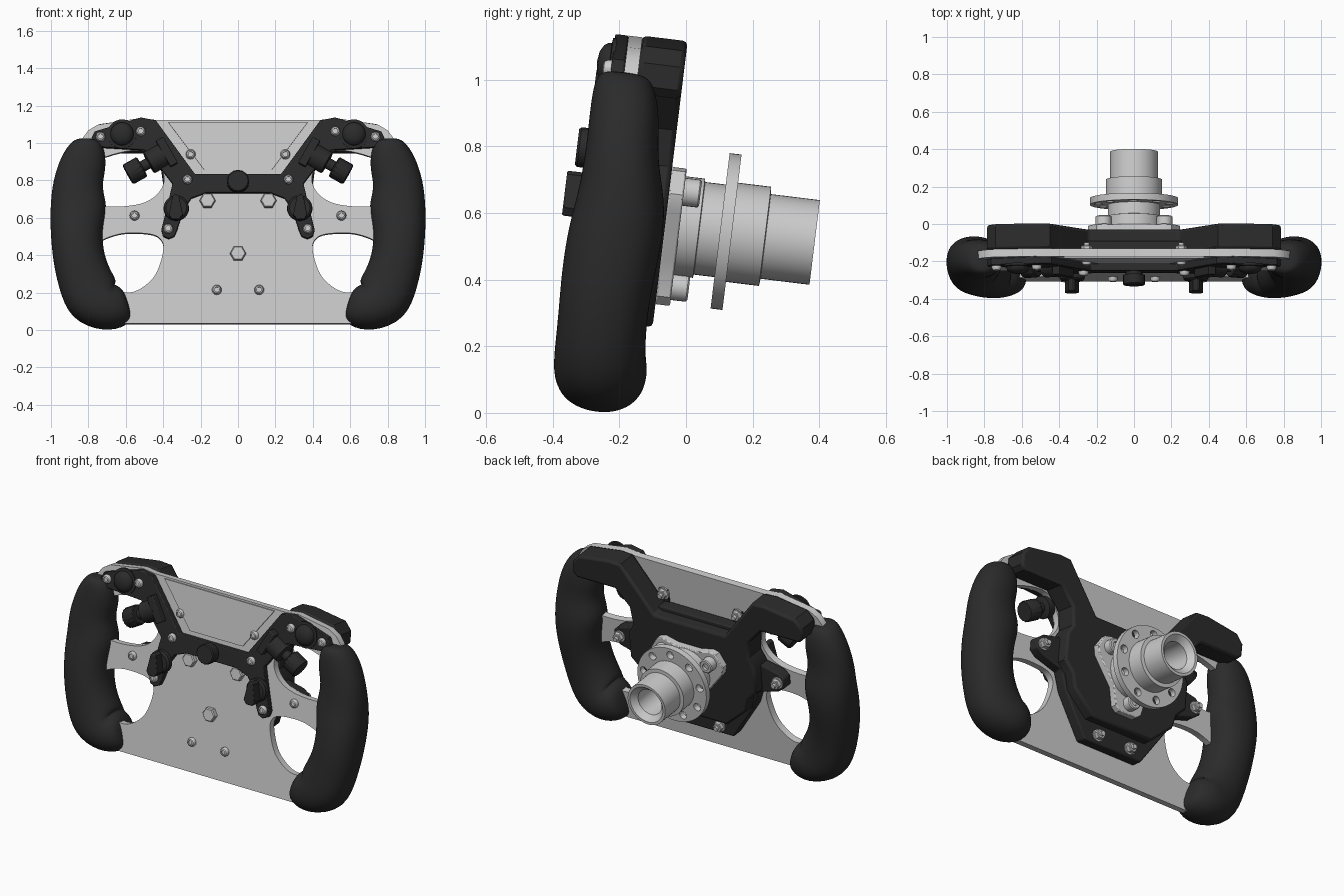
import bpy, bmesh, math
from mathutils import Matrix, Vector

if "Cube" in bpy.data.objects:
    bpy.data.objects.remove(bpy.data.objects["Cube"])

# Parts use (x, w, z): w = depth behind the face plate, z = height; M leans the wheel back
M = (Matrix.Translation((0, -.228, .58)) @ Matrix.Rotation(math.radians(-7), 4, 'X')
     @ Matrix.Translation((0, 0, -.58)))
BLACK = bpy.data.materials.new("black")
BLACK.diffuse_color = (.024, .024, .024, 1)
BLACK.use_nodes = True
BLACK.node_tree.nodes["Principled BSDF"].inputs["Base Color"].default_value = BLACK.diffuse_color
FRONT, BACK = (0, -1, 0), (0, 1, 0)


def finish(name, bm, mat=None, mirror=False, bevel=0, subsurf=0):
    bmesh.ops.remove_doubles(bm, verts=bm.verts, dist=1e-5)
    bmesh.ops.recalc_face_normals(bm, faces=bm.faces)
    me = bpy.data.meshes.new(name)
    bm.to_mesh(me)
    bm.free()
    me.transform(M)
    if mat:
        me.materials.append(mat)
    ob = bpy.data.objects.new(name, me)
    bpy.context.collection.objects.link(ob)
    bpy.ops.object.select_all(action='DESELECT')
    bpy.context.view_layer.objects.active = ob
    ob.select_set(True)
    bpy.ops.object.shade_smooth_by_angle(angle=math.radians(180 if subsurf else 35))
    if bevel:
        b = ob.modifiers.new("bevel", 'BEVEL')
        b.width, b.segments, b.limit_method, b.angle_limit = bevel, 2, 'ANGLE', math.radians(50)
    if mirror:
        ob.modifiers.new("mirror", 'MIRROR').use_mirror_merge = False
    if subsurf:
        s = ob.modifiers.new("subsurf", 'SUBSURF')
        s.levels = s.render_levels = subsurf
    return ob


def flip(pts):
    return [(-x, z) for x, z in reversed(pts)]


def whole(half):
    return half + [p for p in flip(half) if abs(p[0]) > 1e-6]


def circle(cx, cz, r, n=24):
    return [(cx + r * math.cos(2 * math.pi * k / n), cz + r * math.sin(2 * math.pi * k / n)) for k in range(n)]


def smooth_loop(pts, n=6):
    v, out = [Vector(p) for p in pts], []
    for i in range(len(v)):
        a, b, c, d = (v[(i + k) % len(v)] for k in (-1, 0, 1, 2))
        for s in range(n):
            t = s / n
            out.append(tuple(.5 * (2 * b + (c - a) * t + (2 * a - 5 * b + 4 * c - d) * t * t
                                   + (3 * b - a - 3 * c + d) * t ** 3)))
    return out


def plate(name, outline, w0, w1, mat=None, holes=(), mirror=False, bevel=0):
    cu = bpy.data.curves.new(name, 'CURVE')
    cu.dimensions, cu.fill_mode, cu.extrude = '2D', 'BOTH', (w1 - w0) / 2
    for loop in [outline, *holes]:
        sp = cu.splines.new('POLY')
        sp.points.add(len(loop) - 1)
        for p, (x, z) in zip(sp.points, loop):
            p.co = (x, z, 0, 1)
        sp.use_cyclic_u = True
    tmp = bpy.data.objects.new("tmp", cu)
    bpy.context.collection.objects.link(tmp)
    me = bpy.data.meshes.new_from_object(tmp.evaluated_get(bpy.context.evaluated_depsgraph_get()))
    bpy.data.objects.remove(tmp)
    me.transform(Matrix.Translation((0, (w0 + w1) / 2, 0)) @ Matrix.Rotation(math.pi / 2, 4, 'X'))
    bm = bmesh.new()
    bm.from_mesh(me)
    bpy.data.meshes.remove(me)
    bmesh.ops.remove_doubles(bm, verts=bm.verts, dist=1e-5)
    if not holes:
        bmesh.ops.dissolve_limit(bm, angle_limit=.01, verts=bm.verts, edges=bm.edges)
    return finish(name, bm, mat, mirror, bevel)


def lathe(name, centers, profile, axis=FRONT, segs=24, mat=None, mirror=False, rib=0):
    bm = bmesh.new()
    rot = Vector(axis).to_track_quat('Z', 'Y')
    for c in centers:
        rings = []
        for r, h in profile:
            rings.append([bm.verts.new(Vector(c) + rot @ Vector((
                r * (1 - rib * (k % 2)) * math.cos(2 * math.pi * k / segs),
                r * (1 - rib * (k % 2)) * math.sin(2 * math.pi * k / segs), h))) for k in range(segs)])
        for a, b in zip(rings, rings[1:]):
            for k in range(segs):
                j = (k + 1) % segs
                bm.faces.new((a[k], a[j], b[j], b[k]))
    bmesh.ops.dissolve_degenerate(bm, dist=1e-6, edges=bm.edges)
    return finish(name, bm, mat, mirror)


# Face plate with four hand openings
upper = smooth_loop([(.4, .84), (.42, .74), (.52, .675), (.7, .66), (.8, .7), (.8, .86), (.7, .93), (.5, .96)])
lower = smooth_loop([(.4, .42), (.42, .49), (.5, .515), (.64, .51), (.76, .45), (.77, .33),
                     (.66, .22), (.56, .2), (.45, .28)])
plate("face_plate", whole([(0, .03), (.68, .03), (.8, .1), (.85, .3), (.88, .6), (.86, .9), (.85, .98),
                           (.83, 1.03), (.8, 1.07), (.75, 1.1), (.53, 1.135), (.45, 1.125), (0, 1.125)]),
      -.012, .03, holes=[upper, lower, flip(upper), flip(lower)])
plate("centre_panel", whole([(0, .855), (.18, .855), (.375, 1.115), (0, 1.115)]), -.02, -.01)

# Black switch panel on the front
plate("switch_panel", whole([(0, .73), (.17, .73), (.25, .7), (.29, .64), (.325, .53), (.34, .495), (.37, .482),
                             (.4, .495), (.41, .53), (.38, .65), (.35, .78), (.42, .87), (.5, .96), (.74, .975),
                             (.77, .99), (.785, 1.02), (.765, 1.06), (.52, 1.135), (.44, 1.12),
                             (.23, .83), (0, .83)]), -.052, -.012, BLACK, bevel=.005)

# Rear housing: thin base with lugs, thick body with two ears
plate("housing_base", whole([(0, .89), (.25, .89), (.4, .7), (.54, .67), (.58, .64), (.58, .58), (.54, .55),
                             (.4, .51), (.36, .4), (.2, .16), (0, .16)]), .029, .1, BLACK, bevel=.008)
plate("housing_body", whole([(0, .865), (.24, .865), (.45, 1.135), (.53, 1.14), (.74, 1.11), (.785, 1.06),
                             (.785, .99), (.76, .965), (.5, .965), (.41, .87), (.395, .76), (.43, .7),
                             (.43, .54), (.37, .48), (.35, .4), (.21, .275), (0, .275)]),
      .029, .166, BLACK, bevel=.014)

# Hub adapter, spacers and quick-release
plate("hub_adapter", whole([(0, .345), (.06, .345), (.09, .37), (.115, .48), (.235, .63), (.245, .68), (.2, .75),
                            (.16, .76), (.08, .74), (0, .74)]), .165, .21, bevel=.005)
lathe("hub_spacers", [(-.163, .2, .69), (.163, .2, .69), (0, .2, .405)],
      [(0, 0), (.042, 0), (.042, .055), (.036, .06), (.02, .06), (.02, .045), (0, .045)], BACK)
HUB = [(0, 0, .587)]
lathe("hub_neck", HUB, [(0, .2), (.15, .2), (.15, .268), (.14, .27), (.14, .34), (0, .34)], BACK, 48)
plate("hub_flange", circle(0, .587, .235, 64), .332, .368,
      holes=[circle(.193 * math.cos(a), .587 + .193 * math.sin(a), .024, 16)
             for a in (2 * math.pi * k / 9 + .2 for k in range(9))])
lathe("quick_release_barrel", HUB, [(0, .36), (.15, .36), (.15, .468), (.128, .47), (.128, .618), (.112, .618),
                                    (.08, .585), (.08, .4), (0, .4)], BACK, 48)

# Screws on the front, nuts on the back
hexp = [(0, 0), (.043, 0), (.043, .024), (.037, .03), (0, .03)]
lathe("hub_bolts", [(-.163, -.012, .69), (.163, -.012, .69), (0, -.012, .405)], hexp, segs=6)
screw = [(0, 0), (.026, 0), (.026, .01), (.02, .022), (.013, .025), (.013, .015), (0, .015)]
lathe("plate_screws", [(.113, -.012, .21), (.553, -.012, .61), (.253, -.012, .94)], screw, segs=20, mirror=True)
lathe("panel_screws", [(.735, -.052, 1.03), (.52, -.052, 1.06), (.27, -.052, .8), (.373, -.052, .535)],
      screw, segs=20, mirror=True)
backs = [(.113, .1, .21), (.54, .1, .61), (.253, .035, .94)]
lathe("washers", backs, [(0, 0), (.036, 0), (.036, .008), (0, .008)], BACK, 24, mirror=True)
lathe("nuts", backs, [(0, 0), (.03, 0), (.03, .03), (.026, .034), (0, .034)], BACK, 6, mirror=True)
lathe("bolt_ends", backs, [(0, 0), (.014, 0), (.014, .05), (0, .05)], BACK, 12, mirror=True)
plate("nut_tabs", [(.22, .88), (.29, .9), (.285, .965), (.225, .965)], .029, .042, BLACK, mirror=True)

# Thumb buttons and centre button
lathe("thumb_buttons", [(.62, -.045, 1.045)],
      [(0, 0), (.078, 0), (.078, .012), (.062, .014), (.061, .024), (.053, .036), (.034, .047), (0, .052)],
      segs=32, mat=BLACK, mirror=True)
lathe("centre_button", [(0, -.05, .785)], [(0, 0), (.045, 0), (.045, .02), (.06, .02), (.06, .068),
                                           (.054, .075), (0, .075)], segs=32, mat=BLACK, rib=.04)

# Pointer knobs
lathe("pointer_knob_bases", [(.33, -.05, .645)], [(0, 0), (.068, 0), (.066, .025), (.055, .035), (0, .035)],
      segs=32, mat=BLACK, mirror=True)
plate("pointer_knob_ridges", [(.295, .60), (.315, .575), (.355, .575), (.37, .60), (.35, .70), (.335, .712),
                              (.315, .70)], -.145, -.08, BLACK, mirror=True, bevel=.005)

# Side thumb encoders on brackets
a, p, c = Vector((.87, -.49)), Vector((.49, .87)), Vector((.40, .935))
plate("encoder_brackets", [tuple(c + a * i + p * j) for i, j in ((-.045, -.08), (.0, -.08), (.0, .08), (-.045, .08))],
      -.095, .0, BLACK, mirror=True, bevel=.005)
lathe("encoder_bodies", [(c.x, -.033, c.y)],
      [(0, -.01), (.064, -.01), (.064, .085), (.056, .09), (.03, .09), (.03, .13), (0, .13)],
      (a.x, 0, a.y), 24, BLACK, True)
lathe("encoder_knobs", [(c.x, -.033, c.y)], [(0, .13), (.055, .13), (.06, .136), (.06, .21), (.055, .217), (0, .217)],
      (a.x, 0, a.y), 32, BLACK, True, rib=.05)

# Moulded hand grips: x, z, half width, depth centre, half depth
stations = [(.80, 1.025, .045, -.01, .055), (.80, 1.0, .088, -.008, .09), (.825, .9, .127, .006, .106),
            (.863, .78, .13, .01, .107), (.848, .66, .155, .027, .13), (.864, .55, .14, .022, .143),
            (.858, .41, .136, .013, .139), (.825, .28, .145, .013, .132), (.772, .155, .165, .02, .138),
            (.69, .115, .13, .03, .142), (.615, .13, .11, .03, .115), (.585, .14, .07, .03, .075)]
bm, rings, N = bmesh.new(), [], 16
for i, (x, z, hw, wc, hd) in enumerate(stations):
    q0, q1 = stations[max(i - 1, 0)], stations[min(i + 1, len(stations) - 1)]
    t = Vector((q1[0] - q0[0], q1[1] - q0[1])).normalized()
    ring = []
    for k in range(N):
        u, v = math.cos(2 * math.pi * k / N), math.sin(2 * math.pi * k / N)
        u, v = (math.copysign(abs(s) ** .9, s) * 1.02 for s in (u, v))
        ring.append(bm.verts.new((x - t.y * hw * u, wc + hd * v, z + t.x * hw * u)))
    rings.append(ring)
for r0, r1 in zip(rings, rings[1:]):
    for k in range(N):
        bm.faces.new((r0[k], r0[(k + 1) % N], r1[(k + 1) % N], r1[k]))
bm.faces.new(rings[0])
bm.faces.new(rings[-1])
finish("hand_grips", bm, BLACK, mirror=True, subsurf=2)
